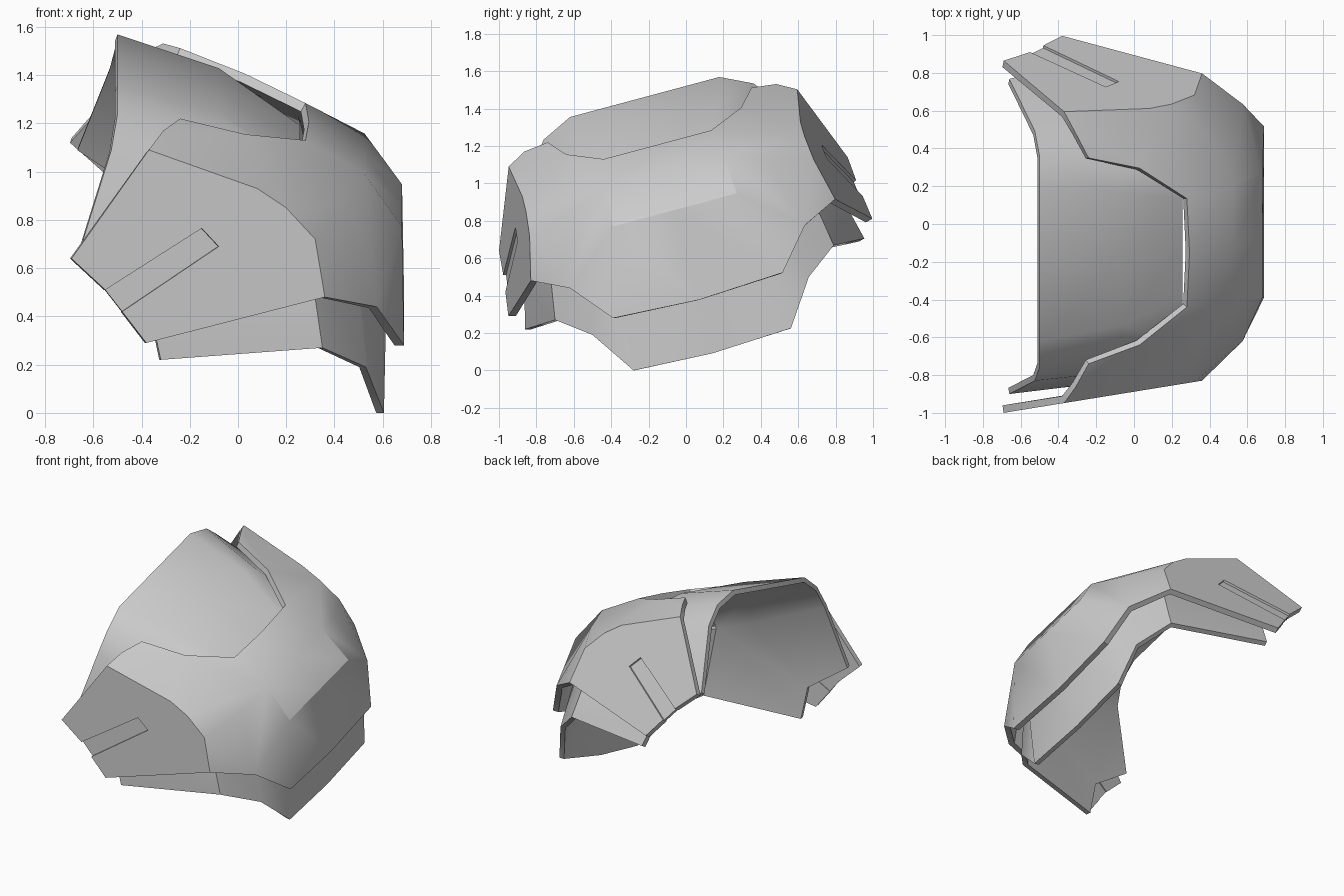
import bpy, bmesh, math
from mathutils import Vector

cube = bpy.data.objects.get("Cube")
if cube:
    bpy.data.objects.remove(cube)

grey = bpy.data.materials.new("plain_grey")
grey.use_nodes = True
GREY = (0.6, 0.6, 0.6, 1)
grey.diffuse_color = GREY
grey.node_tree.nodes["Principled BSDF"].inputs["Base Color"].default_value = GREY

# The armour is symmetric about a plane tilted by 15 degrees
TILT = math.radians(15)
NORMAL = Vector((0, math.cos(TILT), math.sin(TILT)))
OFFSET = 0.165
CENTRE = Vector((-0.5, -0.05, 0.5))


def reflect(p):
    return p - 2 * (p.dot(NORMAL) - OFFSET) * NORMAL


def panel(x, z, depth=0):
    """Point on the flat front panel."""
    return (x, -0.888 + 0.162 * x + depth, z)


def shell(name, points, faces, bridges="", bows={}, thickness=0.04, smooth=35):
    """Front half from named points, its reflection, and bowed strips joining the two."""
    bm = bmesh.new()
    front = {k: bm.verts.new(p) for k, p in points.items()}
    back = {k: bm.verts.new(reflect(v.co)) for k, v in front.items()}
    for f in faces.split():
        bm.faces.new([front[k] for k in f])
        bm.faces.new([back[k] for k in reversed(f)])
    for chain in bridges.split():
        mid = {k: bm.verts.new((front[k].co + back[k].co) / 2 + Vector(bows.get(k, (0, 0, 0))))
               for k in chain}
        for a, b in zip(chain, chain[1:]):
            bm.faces.new([front[a], front[b], mid[b], mid[a]])
            bm.faces.new([mid[a], mid[b], back[b], back[a]])
    bmesh.ops.recalc_face_normals(bm, faces=bm.faces)
    for f in bm.faces:
        f.normal_update()
    # Turn the shell, or each loose plate, so that it faces away from the body
    groups = [list(bm.faces)] if bridges else [[f] for f in bm.faces]
    for g in groups:
        if sum(f.normal.dot(f.calc_center_median() - CENTRE) * f.calc_area() for f in g) < 0:
            bmesh.ops.reverse_faces(bm, faces=g)
    mesh = bpy.data.meshes.new(name)
    bm.to_mesh(mesh)
    bm.free()
    mesh.materials.append(grey)
    ob = bpy.data.objects.new(name, mesh)
    bpy.context.collection.objects.link(ob)
    solid = ob.modifiers.new("thickness", "SOLIDIFY")
    solid.thickness = thickness
    solid.offset = -1
    bpy.ops.object.select_all(action="DESELECT")
    ob.select_set(True)
    bpy.context.view_layer.objects.active = ob
    bpy.ops.object.modifier_apply(modifier="thickness")
    bpy.ops.object.shade_smooth_by_angle(angle=math.radians(smooth))


# Outer plate: flat notched end panels joined by a faceted dome
outer = {
    "A": panel(-0.69, 0.64), "s": panel(-0.55, 0.51), "t": panel(-0.15, 0.765),
    "u": panel(-0.08, 0.69), "v": panel(-0.48, 0.42), "B": panel(-0.38, 0.29),
    "C": panel(0.36, 0.48), "L": panel(0.32, 0.72), "K": panel(0.20, 0.85),
    "J": panel(0.08, 0.93), "F": panel(-0.37, 1.09),
    "f": (-0.31, -0.865, 1.17), "G": (-0.24, -0.74, 1.22), "H": (0.03, -0.64, 1.155),
    "I": (0.28, -0.44, 1.13), "M": (0.46, -0.61, 0.86), "N": (0.525, -0.43, 0.99),
    "P": (0.68, -0.39, 0.77), "D": (0.575, -0.62, 0.44), "E": (0.688, -0.39, 0.28),
}
shell("outer_plate", outer,
      "AstuvBCLKJF FJHf fHG JKH HKNI KLM KMN LCD LDM MDN NDP DEP", "INPE",
      {"I": (0.014, 0, 0), "E": (0, 0.006, -0.024)}, 0.04, 30)

# Recessed floor of the slot in each end panel
slot = {k: panel(x, z, 0.015) for k, x, z in
        (("s", -0.55, 0.51), ("t", -0.15, 0.765), ("u", -0.08, 0.69), ("v", -0.48, 0.42))}
shell("slot_floor", slot, "stuv", thickness=0.02)

# Under shell: arched liner, notched end panels and lower flap in one piece
liner = {
    "a": (-0.50, -0.62, 1.355), "b": (-0.50, -0.76, 1.235),
    "c": (-0.525, -0.83, 1.09), "d": (-0.66, -0.90, 0.66),
    "e": (-0.08, -0.54, 1.24), "f": (-0.05, -0.63, 1.126),
    "g": (0.02, -0.77, 0.85), "q": (-0.37, -0.865, 0.456), "h": (-0.32, -0.86, 0.22),
    "i": (0.257, -0.395, 1.05), "j": (0.25, -0.62, 0.98),
    "k": (0.28, -0.75, 0.75), "l": (0.35, -0.70, 0.27),
    "m": (0.47, -0.53, 0.75), "n": (0.53, -0.50, 0.19),
    "o": (0.62, -0.36, 0.70), "p": (0.605, -0.28, 0.0),
}
shell("arched_liner", liner,
      "abfe bcgf cdqg efji fgkj gqhlk klnm mnpo", "aei op",
      {"p": (0, 0.005, -0.02)}, 0.033)
